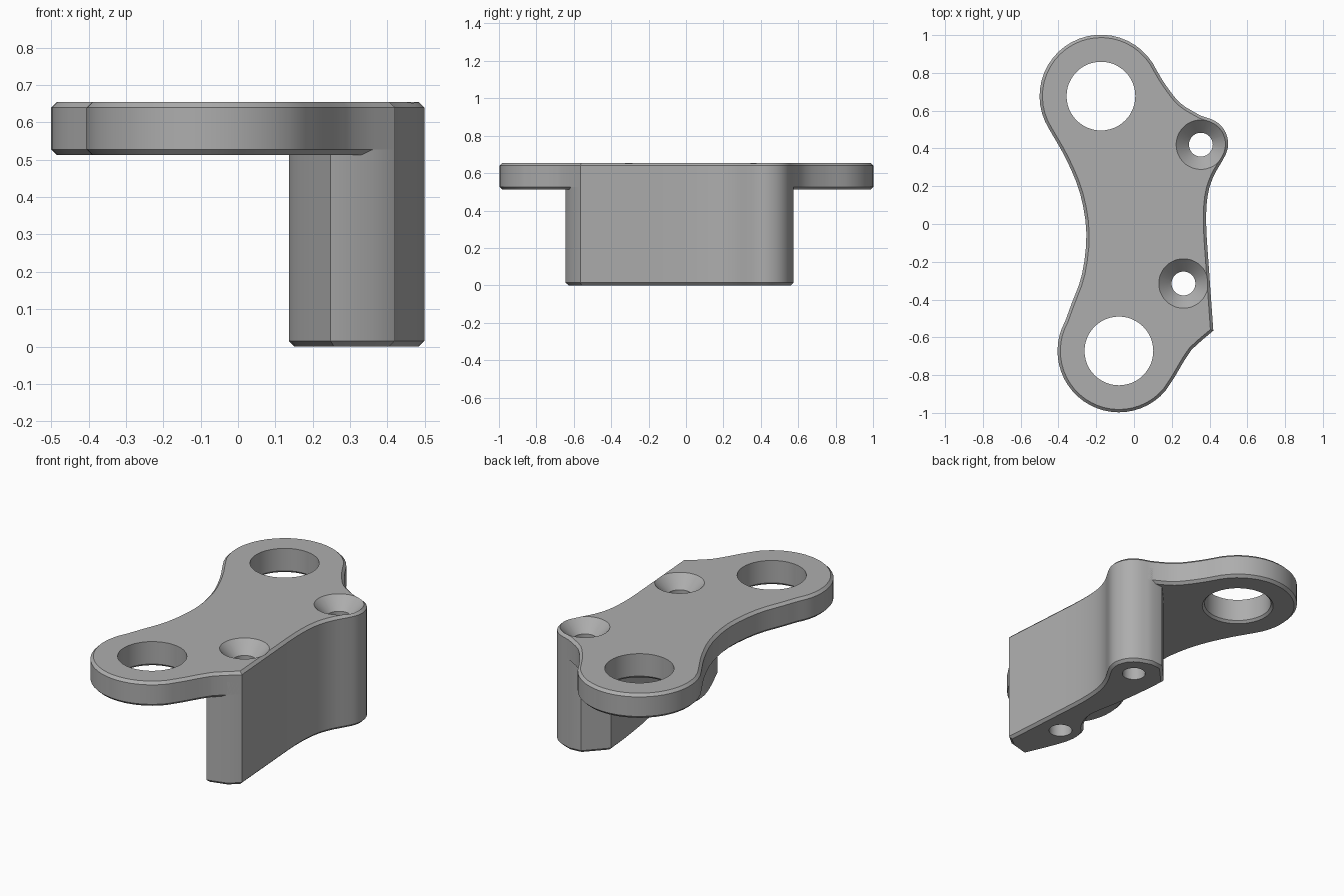
import bpy, bmesh, math
from mathutils import Vector

cube = bpy.data.objects.get("Cube")
if cube:
    bpy.data.objects.remove(cube, do_unlink=True)

TOP, PLATE_BOTTOM, CHAMFER = 0.655, 0.512, 0.015
BACK_LOBE, FRONT_LOBE = (-0.175, 0.677), (-0.08, -0.672)
SCREWS = [(0.354, 0.42), (0.262, -0.315)]

metal = bpy.data.materials.new("plain grey")
metal.use_nodes = True
metal.diffuse_color = (0.42, 0.42, 0.42, 1)
metal.node_tree.nodes["Principled BSDF"].inputs["Base Color"].default_value = metal.diffuse_color


def smooth_path(points, steps=3):
    """Catmull-Rom curve through the points."""
    p = [Vector(q) for q in points]
    p = [2 * p[0] - p[1]] + p + [2 * p[-1] - p[-2]]
    out = []
    for a, b, c, d in zip(p, p[1:], p[2:], p[3:]):
        for i in range(steps):
            t = i / steps
            out.append(0.5 * (2 * b + (c - a) * t + (2 * a - 5 * b + 4 * c - d) * t * t
                              + (3 * b - a - 3 * c + d) * t ** 3))
    return out + [p[-2]]


def arc(centre, radius, start, end, steps=24):
    angles = [math.radians(start + (end - start) * i / steps) for i in range(steps + 1)]
    return [Vector((centre[0] + radius * math.cos(a), centre[1] + radius * math.sin(a)))
            for a in angles]


def inset(outline, amount):
    """Move a counter-clockwise outline inwards with mitred corners."""
    out = []
    for i, p in enumerate(outline):
        d0 = (p - outline[i - 1]).normalized()
        d1 = (outline[(i + 1) % len(outline)] - p).normalized()
        n0, n1 = Vector((-d0.y, d0.x)), Vector((-d1.y, d1.x))
        out.append(p + (n0 + n1) * amount / (1 + n0.dot(n1)))
    return out


def loft(name, rings):
    """Closed solid through (outline, height) rings, bottom to top."""
    bm = bmesh.new()
    loops = [[bm.verts.new((p.x, p.y, z)) for p in ring] for ring, z in rings]
    n = len(loops[0])
    for low, high in zip(loops, loops[1:]):
        for i in range(n):
            j = (i + 1) % n
            bm.faces.new((low[i], low[j], high[j], high[i]))
    bm.faces.new(loops[0][::-1])
    bm.faces.new(loops[-1])
    mesh = bpy.data.meshes.new(name)
    bm.to_mesh(mesh)
    bm.free()
    obj = bpy.data.objects.new(name, mesh)
    mesh.materials.append(metal)
    bpy.context.collection.objects.link(obj)
    return obj


def hole_cutter(name, centre, profile):
    obj = loft(name, [(arc(centre, r, 0, 352.5, 47), z) for r, z in profile])
    obj.hide_render = True
    return obj


def cut_and_smooth(obj, cutters):
    bpy.ops.object.select_all(action='DESELECT')
    obj.select_set(True)
    bpy.context.view_layer.objects.active = obj
    for cutter in cutters:
        mod = obj.modifiers.new("hole", 'BOOLEAN')
        mod.operation, mod.solver, mod.object = 'DIFFERENCE', 'EXACT', cutter
        bpy.ops.object.modifier_apply(modifier=mod.name)
    bpy.ops.object.shade_smooth_by_angle(angle=math.radians(30))


# Wall shared by the plate and the block
right_wall = smooth_path([(0.42, -0.565), (0.397, -0.24), (0.382, 0), (0.39, 0.15),
                          (0.42, 0.25), (0.465, 0.33), (0.492, 0.385), (0.498, 0.44),
                          (0.477, 0.5), (0.43, 0.545), (0.35, 0.575)])
front_corner = [Vector((0.36, -0.615))]

# Plate outline: two round lobes joined by hollow flanks
back_neck = smooth_path([(0.35, 0.575), (0.245, 0.64), (0.165, 0.74), (0.12, 0.814)])
waist = smooth_path([(-0.451, 0.505), (-0.36, 0.345), (-0.285, 0.16), (-0.252, -0.05),
                     (-0.275, -0.265), (-0.33, -0.42), (-0.364, -0.514)])
front_neck = smooth_path([(0.165, -0.885), (0.215, -0.81), (0.265, -0.725), (0.305, -0.665)])
plate_outline = (right_wall + back_neck[1:-1] + arc(BACK_LOBE, 0.325, 25, 212)
                 + waist[1:-1] + arc(FRONT_LOBE, 0.325, 151, 319)
                 + front_neck[1:] + front_corner)
plate_inner = inset(plate_outline, CHAMFER)
plate = loft("mounting_plate", [(plate_inner, PLATE_BOTTOM),
                                (plate_outline, PLATE_BOTTOM + CHAMFER),
                                (plate_outline, TOP - CHAMFER), (plate_inner, TOP)])

# Block below the screws, with its flank wrapping the front screw
flank = smooth_path([(0.165, 0.45), (0.18, 0.28), (0.205, 0.1), (0.235, -0.08),
                     (0.2, -0.19), (0.15, -0.255), (0.136, -0.34), (0.165, -0.45),
                     (0.248, -0.645)])
block_outline = right_wall + [Vector((0.275, 0.568))] + flank + front_corner
block = loft("support_block", [(inset(block_outline, CHAMFER), 0),
                               (block_outline, CHAMFER), (block_outline, 0.6)])

# Large lobe holes and countersunk screw holes
lobe_cutters = [hole_cutter("lobe_hole_cutter", c,
                            [(0.21, 0.497), (0.182, 0.525), (0.182, 0.8)])
                for c in (BACK_LOBE, FRONT_LOBE)]
screw_cutters = [hole_cutter("screw_hole_cutter", c,
                             [(0.063, -0.1), (0.063, 0.585), (0.131, TOP), (0.131, 0.8)])
                 for c in SCREWS]
cut_and_smooth(plate, lobe_cutters + screw_cutters)
cut_and_smooth(block, screw_cutters)
for cutter in lobe_cutters + screw_cutters:
    bpy.data.objects.remove(cutter, do_unlink=True)
